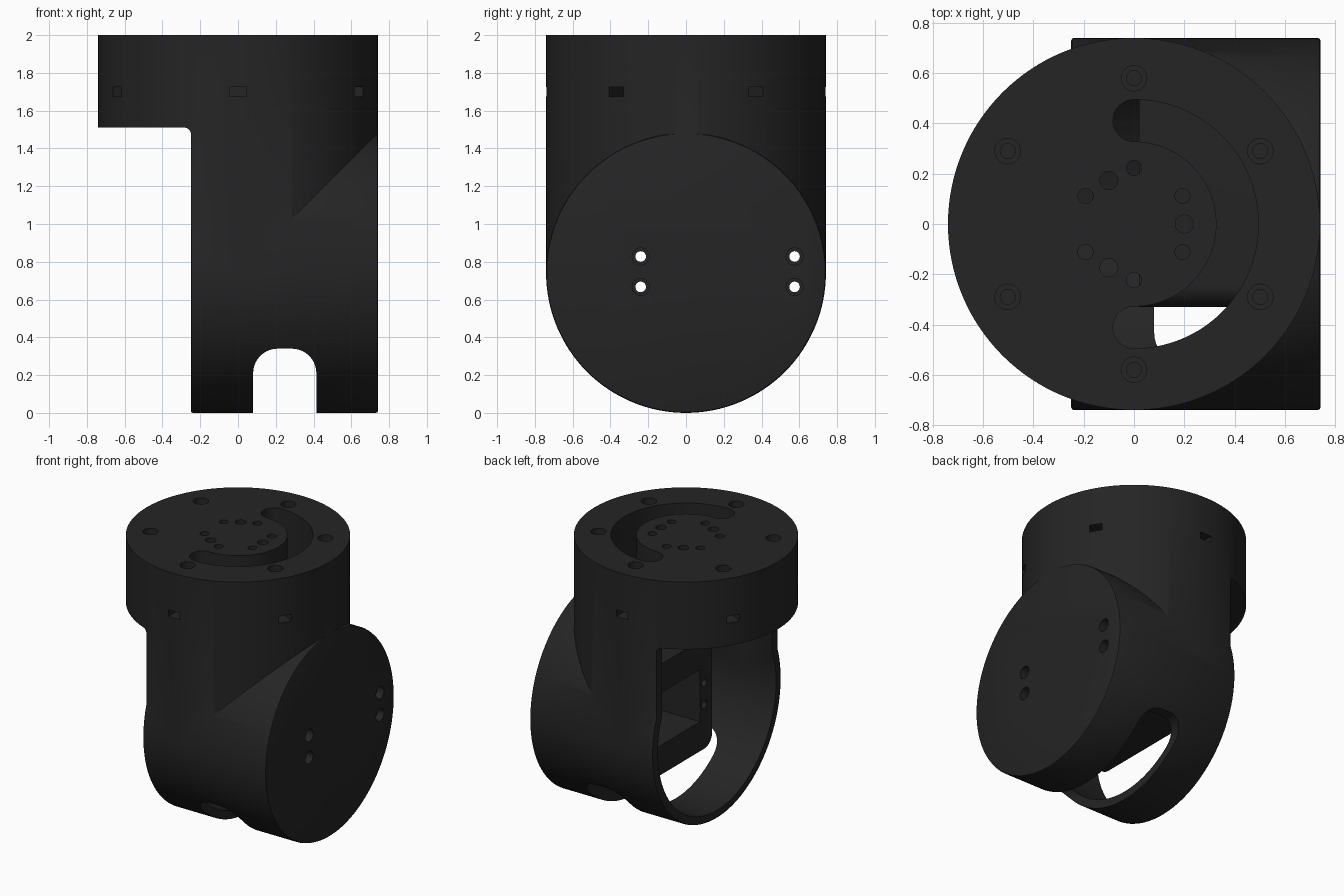
import bpy, bmesh, math
from mathutils import Matrix, Vector

if "Cube" in bpy.data.objects:
    bpy.data.objects.remove(bpy.data.objects["Cube"])

R = 0.74      # outer radius of both barrels
RI = 0.68     # inner radius of the hollow
DECK = 1.51   # underside of the round head


def finish(bm, name):
    bmesh.ops.recalc_face_normals(bm, faces=bm.faces)
    me = bpy.data.meshes.new(name)
    bm.to_mesh(me)
    bm.free()
    ob = bpy.data.objects.new(name, me)
    bpy.context.collection.objects.link(ob)
    return ob


def cylinder(name, r, start, end, axis='Z', seg=128, rim=0):
    """Cylinder from start along the axis to coordinate end."""
    bm = bmesh.new()
    s = Vector(start)
    length = end - (s.x if axis == 'X' else s.z)
    bmesh.ops.create_cone(bm, cap_ends=True, segments=seg, radius1=r, radius2=r, depth=length,
                          matrix=Matrix.Translation((0, 0, length / 2)))
    if rim:
        edges = [e for e in bm.edges if abs(e.verts[0].co.z - e.verts[1].co.z) < 1e-5]
        bmesh.ops.bevel(bm, geom=edges, offset=rim, segments=2, profile=0.5, affect='EDGES')
    if axis == 'X':
        bm.transform(Matrix.Rotation(math.pi / 2, 4, 'Y'))
    bm.transform(Matrix.Translation(s))
    return finish(bm, name)


def box(name, lo, hi, axis=None, radius=0, turn=0):
    """Box from corner lo to hi, its edges along one axis optionally rounded."""
    bm = bmesh.new()
    bmesh.ops.create_cube(bm, size=1)
    for v in bm.verts:
        v.co = Vector([lo[i] + (v.co[i] + 0.5) * (hi[i] - lo[i]) for i in range(3)])
    if radius:
        edges = [e for e in bm.edges
                 if abs((e.verts[0].co - e.verts[1].co).normalized()[axis]) > 0.9]
        bmesh.ops.bevel(bm, geom=edges, offset=radius, segments=10, profile=0.5, affect='EDGES')
    bm.transform(Matrix.Rotation(turn, 4, 'Z'))
    return finish(bm, name)


def boolean(target, tool, op='DIFFERENCE'):
    m = target.modifiers.new(op.lower(), 'BOOLEAN')
    m.operation, m.object, m.solver = op, tool, 'EXACT'
    bpy.context.view_layer.update()
    dg = bpy.context.evaluated_depsgraph_get()
    me = bpy.data.meshes.new_from_object(target.evaluated_get(dg))
    target.modifiers.clear()
    target.data = me
    bpy.data.objects.remove(tool)


def arc_slot(name, r0, r1, z0, z1, n=40):
    """Half-ring slot on the +x side with round ends."""
    mid, cap = (r0 + r1) / 2, (r1 - r0) / 2
    pts = []
    for i in range(n + 1):
        a = -math.pi / 2 + math.pi * i / n
        pts.append((r1 * math.cos(a), r1 * math.sin(a)))
    for i in range(1, 16):
        a = math.pi / 2 + math.pi * i / 16
        pts.append((cap * math.cos(a), mid + cap * math.sin(a)))
    for i in range(n + 1):
        a = math.pi / 2 - math.pi * i / n
        pts.append((r0 * math.cos(a), r0 * math.sin(a)))
    for i in range(1, 16):
        a = math.pi / 2 + math.pi * i / 16
        pts.append((cap * math.cos(a), -mid + cap * math.sin(a)))
    bm = bmesh.new()
    face = bm.faces.new([bm.verts.new((x, y, z0)) for x, y in pts])
    ext = bmesh.ops.extrude_face_region(bm, geom=[face])
    bmesh.ops.translate(bm, vec=(0, 0, z1 - z0),
                        verts=[g for g in ext['geom'] if isinstance(g, bmesh.types.BMVert)])
    return finish(bm, name)


# Upright barrel, cut back under the head, joined to the sideways barrel
body = cylinder("joint_housing", R, (0, 0, R), 2.0)
boolean(body, box("undercut", (-2, -1, 0), (-0.249, 1, DECK), 1, 0.035))
boolean(body, cylinder("side_barrel", R + 0.0007, (-0.25, 0, R + 0.0007), 0.742, 'X', rim=0.012),
        'UNION')

# Hollow, leaving the rounded motor block standing inside
hollow = cylinder("hollow", RI, (0, 0, 0.741), DECK - 0.002)
boolean(hollow, cylinder("side_hollow", RI + 0.0007, (-0.4, 0, R + 0.0007), 0.412, 'X'), 'UNION')
boolean(hollow, box("motor_block", (0.02, -0.33, 0.345), (1.5, 1.5, 1.15), 0, 0.09))
boolean(body, hollow)

# Motor pocket and the arched cable groove across the bottom
boolean(body, box("motor_pocket", (-0.1, -0.19, 0.56), (0.62, 0.52, 0.94)))
boolean(body, box("groove", (0.08, -1, -0.5), (0.415, 1, 0.34), 1, 0.13))

# Curved slot through the head
boolean(body, arc_slot("arc_slot", 0.328, 0.495, 1.4, 2.1))

# Horn holes in the middle of the head
for k in range(6):
    a = math.radians(30 + 60 * k)
    boolean(body, cylinder("horn_hole", 0.03, (0.223 * math.cos(a), 0.223 * math.sin(a), 1.4), 2.1, seg=24))
for k in range(3):
    a = math.radians(120 * k)
    boolean(body, cylinder("horn_bolt", 0.036, (0.2 * math.cos(a), 0.2 * math.sin(a), 1.4), 2.1, seg=24))

# Six head bolts with counterbores and side nut slots
for k in range(6):
    a = math.radians(30 + 60 * k)
    x, y = 0.58 * math.cos(a), 0.58 * math.sin(a)
    boolean(body, cylinder("bolt_hole", 0.03, (x, y, 1.63), 2.1, seg=24))
    boolean(body, cylinder("bolt_head", 0.051, (x, y, 1.95), 2.1, seg=24))
    boolean(body, box("nut_slot", (0.53, -0.045, 1.675), (0.9, 0.045, 1.725), turn=a))

# Motor screws through the flat end
for y in (-0.24, 0.575):
    for z in (0.667, 0.828):
        boolean(body, cylinder("screw_hole", 0.028, (-0.1, y, z), 0.9, 'X', seg=24))
        boolean(body, cylinder("screw_head", 0.045, (0.69, y, z), 0.9, 'X', seg=24))

# Finish
mat = bpy.data.materials.new("black_plastic")
mat.diffuse_color = (0.018, 0.018, 0.018, 1)
mat.use_nodes = True
mat.node_tree.nodes["Principled BSDF"].inputs["Base Color"].default_value = mat.diffuse_color
body.data.materials.clear()
body.data.materials.append(mat)
for p in body.data.polygons:
    p.material_index = 0
bpy.ops.object.select_all(action='DESELECT')
body.select_set(True)
bpy.context.view_layer.objects.active = body
bpy.ops.object.shade_smooth_by_angle(angle=math.radians(30))
